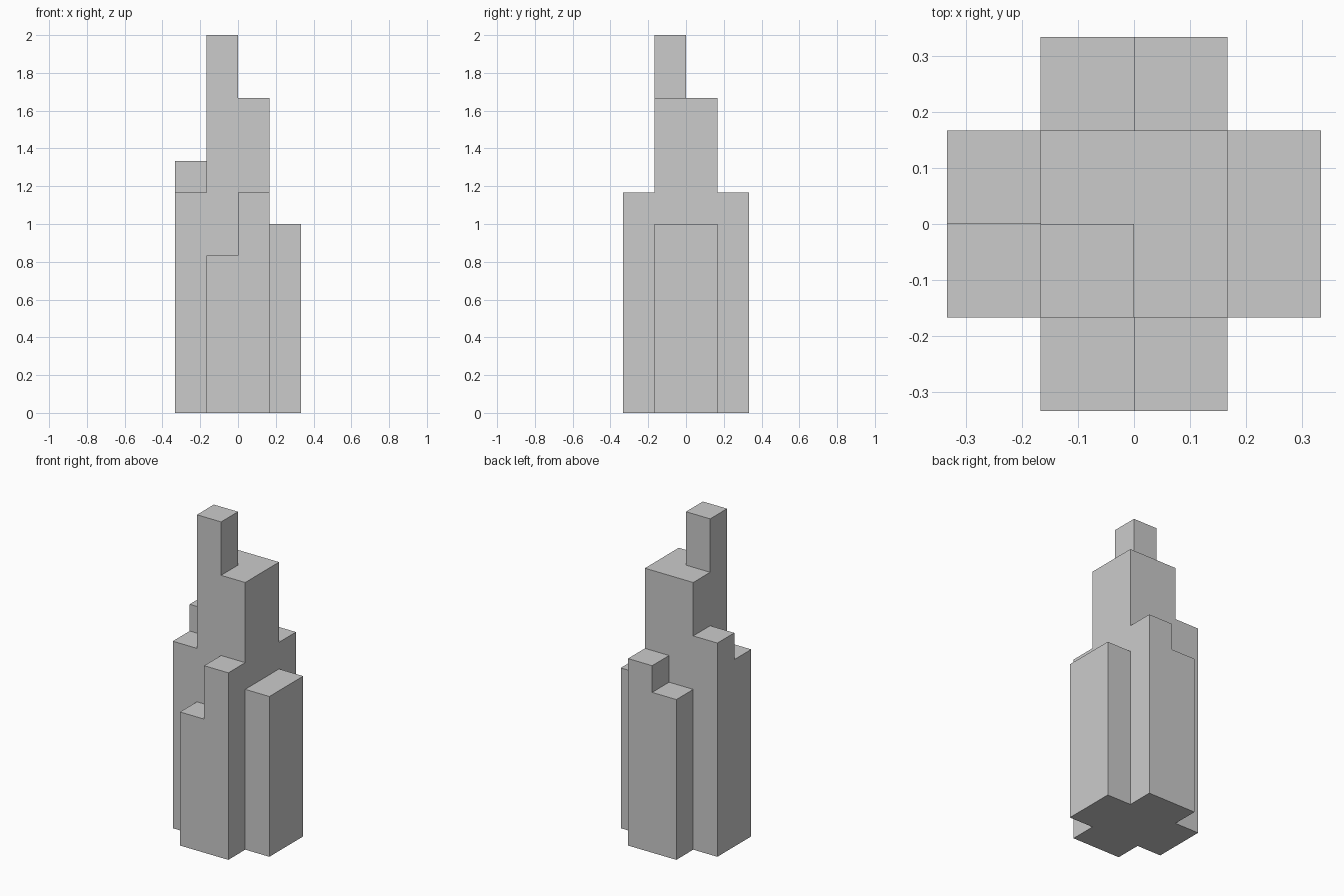
import bpy, bmesh, math
from mathutils import Vector

if "Cube" in bpy.data.objects:
    bpy.data.objects.remove(bpy.data.objects["Cube"])

U = 1 / 6  # every dimension is a multiple of this module

# Blocks: (x0, x1, y0, y1, height), all in modules
BLOCKS = [
    (-1, 1, -1, 1, 10),    # core
    (-1, 0, -1, 0, 12),    # spire
    (1, 2, -1, 1, 6),      # right wing
    (-2, -1, -1, 0, 7),    # left wing, front half
    (-2, -1, 0, 1, 8),     # left wing, back half
    (-1, 0, -2, -1, 5),    # front wing, left half
    (0, 1, -2, -1, 7),     # front wing, right half
    (-1, 0, 1, 2, 6),      # back wing, left half
    (0, 1, 1, 2, 7),       # back wing, right half
]

# Fill the module cells taken up by the blocks
cells = {(x, y, z)
         for x0, x1, y0, y1, h in BLOCKS
         for x in range(x0, x1) for y in range(y0, y1) for z in range(h)}

# Skin only the exposed cell sides, so the tower is one closed shell
bm = bmesh.new()
for cell in cells:
    for axis in range(3):
        for side in (0, 1):
            near = list(cell)
            near[axis] += 2 * side - 1
            if tuple(near) in cells:
                continue
            b, c = (axis + 1) % 3, (axis + 2) % 3
            quad = []
            for i, j in ((0, 0), (1, 0), (1, 1), (0, 1)):
                p = Vector(cell)
                p[axis] += side
                p[b] += i
                p[c] += j
                quad.append(bm.verts.new(p * U))
            bm.faces.new(quad if side else quad[::-1])
bmesh.ops.remove_doubles(bm, verts=bm.verts, dist=1e-4)

# Merge coplanar cells into clean flat walls and roofs
bmesh.ops.dissolve_limit(bm, angle_limit=math.radians(1),
                         verts=bm.verts, edges=bm.edges)

mesh = bpy.data.meshes.new("stepped_tower")
bm.to_mesh(mesh)
bm.free()
tower = bpy.data.objects.new("stepped_tower", mesh)
bpy.context.collection.objects.link(tower)

grey = bpy.data.materials.new("light_grey")
grey.diffuse_color = (0.6, 0.6, 0.6, 1)
grey.use_nodes = True
grey.node_tree.nodes["Principled BSDF"].inputs["Base Color"].default_value = grey.diffuse_color
mesh.materials.append(grey)
